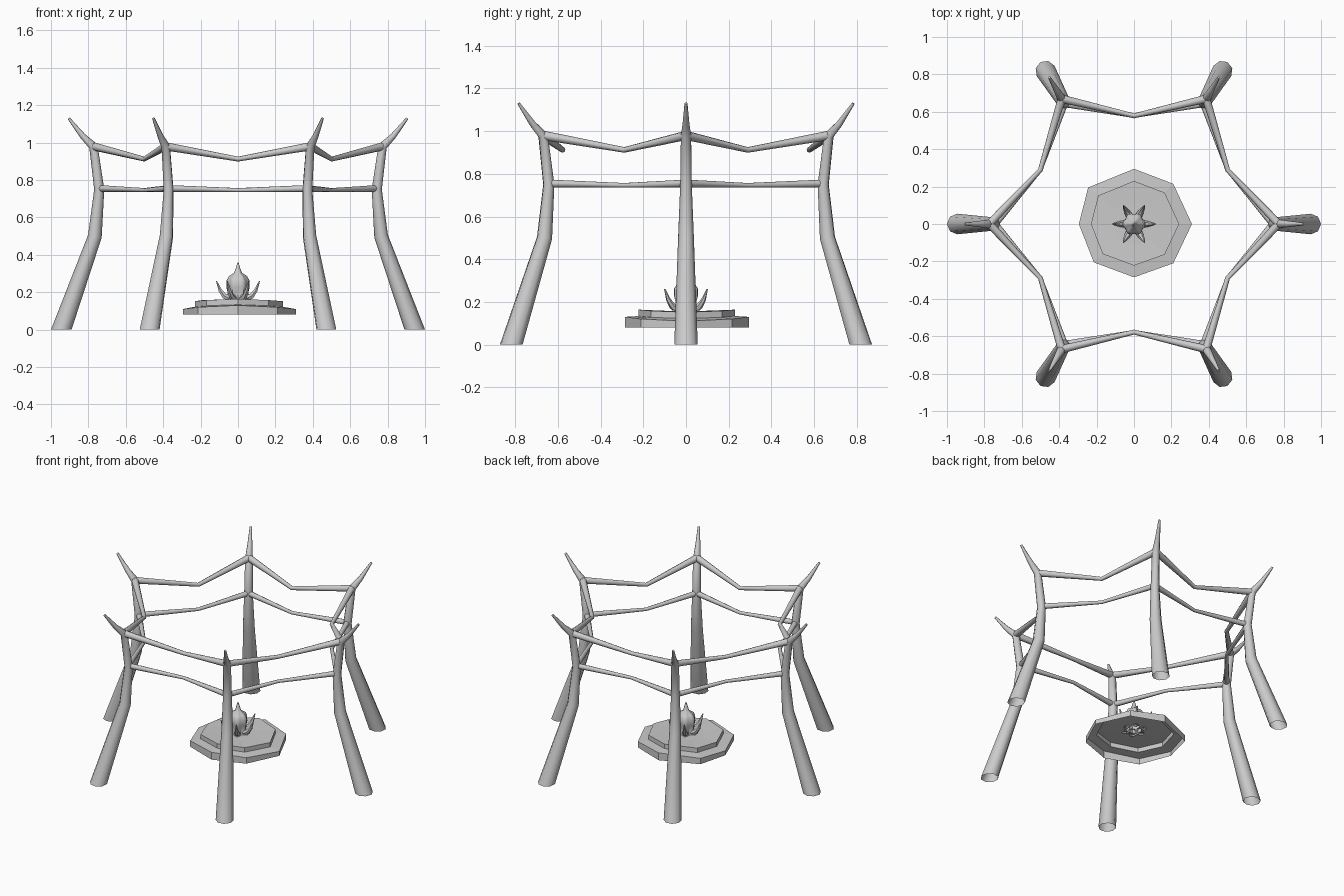
import bpy
import bmesh
from math import pi, sin, cos
from mathutils import Vector, Matrix

if "Cube" in bpy.data.objects:
    bpy.data.objects.remove(bpy.data.objects["Cube"])

stone = bpy.data.materials.new("grey_stone")
stone.use_nodes = True
GREY = (0.6, 0.6, 0.6, 1)
stone.diffuse_color = GREY
stone.node_tree.nodes["Principled BSDF"].inputs["Base Color"].default_value = GREY


def finish(bm, name, smooth_angle):
    bmesh.ops.recalc_face_normals(bm, faces=bm.faces)
    mesh = bpy.data.meshes.new(name)
    bm.to_mesh(mesh)
    bm.free()
    mesh.materials.append(stone)
    obj = bpy.data.objects.new(name, mesh)
    bpy.context.collection.objects.link(obj)
    bpy.ops.object.select_all(action='DESELECT')
    obj.select_set(True)
    bpy.context.view_layer.objects.active = obj
    if smooth_angle:
        bpy.ops.object.shade_smooth_by_angle(angle=smooth_angle)
    return obj


def bridge(bm, lower, upper):
    n = len(lower)
    for i in range(n):
        j = (i + 1) % n
        bm.faces.new((lower[i], lower[j], upper[j], upper[i]))


def tube(name, path, radii, ref, sides=8, flat_start=False, cap_end=False):
    """Tapered tube along a path, with ring planes halving each bend."""
    pts = [Vector(p) for p in path]
    bm = bmesh.new()
    last = None
    for i, (p, r) in enumerate(zip(pts, radii)):
        t = Vector()
        if i > 0:
            t += (p - pts[i - 1]).normalized()
        if i < len(pts) - 1:
            t += (pts[i + 1] - p).normalized()
        if i == 0 and flat_start:
            t = Vector((0, 0, 1))
        t.normalize()
        a = Vector(ref)
        a = (a - t * a.dot(t)).normalized()
        b = t.cross(a)
        ring = []
        for k in range(sides):
            ang = 2 * pi * k / sides
            ring.append(bm.verts.new(p + r * (a * cos(ang) + b * sin(ang))))
        if last:
            bridge(bm, last, ring)
        last = ring
    if cap_end:
        bm.faces.new(last)
    return finish(bm, name, 0.9)


def six_times(obj):
    """Repeat an object around the vertical axis."""
    base = obj.name
    for k in range(1, 6):
        copy = obj.copy()
        copy.name = f"{base}_{k + 1}"
        copy.matrix_world = Matrix.Rotation(k * pi / 3, 4, 'Z')
        bpy.context.collection.objects.link(copy)


# Bent legs, each ending in an outward horn
six_times(tube("leg", [(0.945, 0, 0), (0.765, 0, 0.5), (0.742, 0, 0.75),
                       (0.773, 0, 0.98), (0.83, 0, 1.035), (0.905, 0, 1.13)],
               [0.055, 0.037, 0.027, 0.024, 0.016, 0.007], (0, 1, 0),
               flat_start=True, cap_end=True))


# Beams joining neighbouring legs, bent inward and thinner at the middle
def beam(name, corner, corner_z, middle, middle_z, thick, thin):
    path = [(corner, 0, corner_z),
            (middle * cos(pi / 6), middle * sin(pi / 6), middle_z),
            (corner * cos(pi / 3), corner * sin(pi / 3), corner_z)]
    six_times(tube(name, path, [thick, thin, thick], (0, 0, 1)))


beam("upper_beam", 0.773, 0.98, 0.578, 0.912, 0.022, 0.013)
beam("lower_beam", 0.742, 0.755, 0.578, 0.746, 0.018, 0.011)

# Two-tier uneven octagonal platform, open underneath
outline = [(0.31, 0), (0.21, 0.215), (0, 0.295), (-0.245, 0.195),
           (-0.295, 0), (-0.215, -0.205), (0, -0.285), (0.21, -0.21)]
bm = bmesh.new()
last = None
for scale, z, tilt in [(1, 0.08, 0), (1, 0.12, 0.01), (0.78, 0.128, 0.006),
                       (0.78, 0.158, 0.006), (0.4, 0.158, 0), (0.17, 0.158, 0)]:
    ring = [bm.verts.new((x * scale, y * scale,
                          z - tilt * cos(2 * pi * i / 4)))
            for i, (x, y) in enumerate(outline)]
    if last:
        bridge(bm, last, ring)
    last = ring
finish(bm, "platform", 0)

# Lobed bud with a spike on top
bm = bmesh.new()
last = None
for r, z, lobe in [(0.066, 0.15, 0.22), (0.05, 0.175, 0.2), (0.05, 0.2, 0.12),
                   (0.058, 0.23, 0.08), (0.057, 0.262, 0.08),
                   (0.043, 0.287, 0.12), (0.02, 0.303, 0.1),
                   (0.013, 0.325, 0), (0.003, 0.36, 0)]:
    ring = []
    for k in range(24):
        a = 2 * pi * k / 24
        rr = r * (1 + lobe * cos(6 * a))
        ring.append(bm.verts.new((rr * cos(a), rr * sin(a), z)))
    if last:
        bridge(bm, last, ring)
    last = ring
bm.faces.new(last)
finish(bm, "bud", 0.9)

# Small curved horns around the bud
six_times(tube("bud_horn", [(0.04, 0, 0.165), (0.073, 0, 0.18),
                            (0.095, 0, 0.21), (0.115, 0, 0.26)],
               [0.02, 0.016, 0.011, 0.003], (0, 1, 0), sides=6, cap_end=True))
